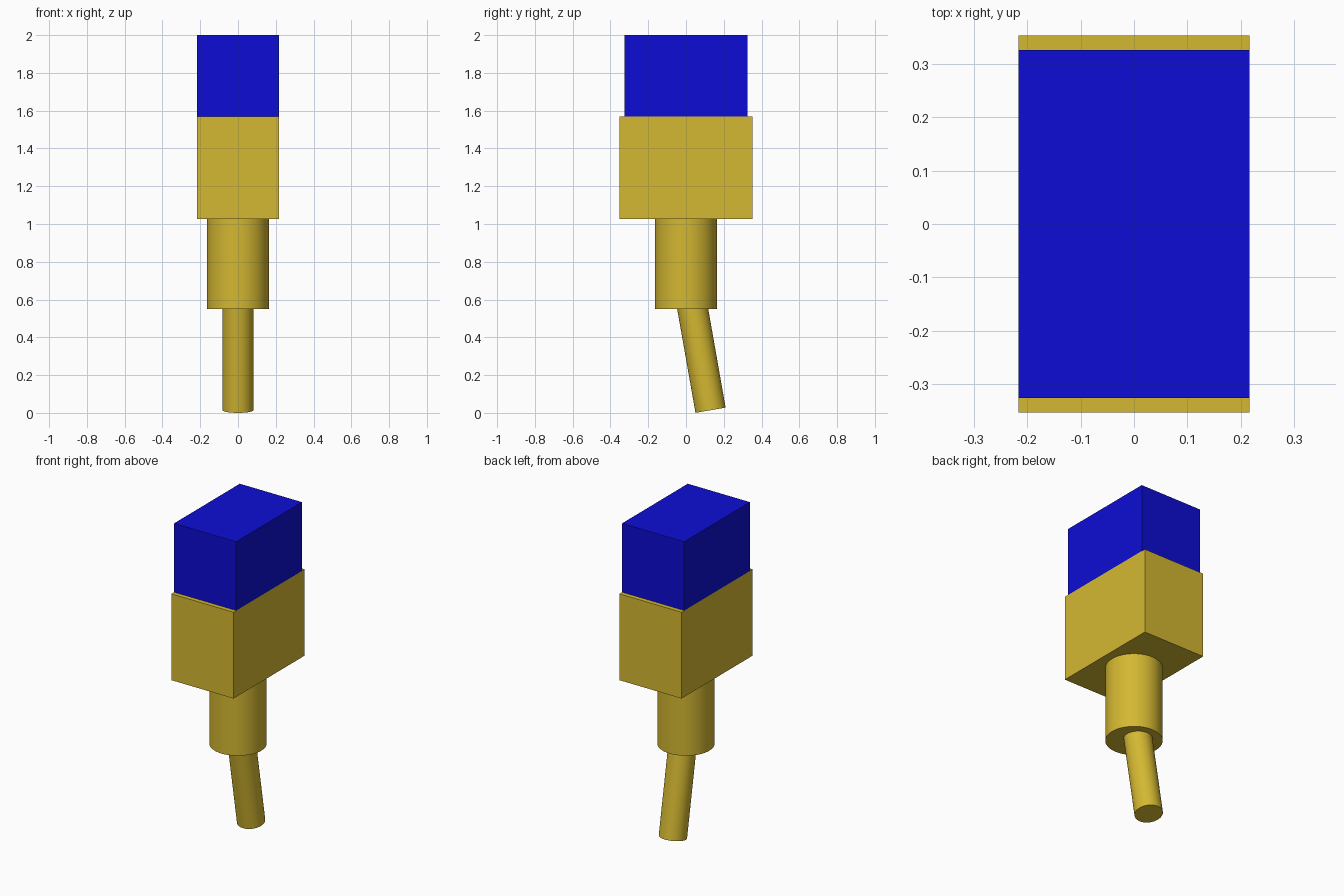
import bpy
import math
from mathutils import Vector

if "Cube" in bpy.data.objects:
    bpy.data.objects.remove(bpy.data.objects["Cube"])


def material(name, rgb):
    m = bpy.data.materials.new(name)
    m.diffuse_color = (*rgb, 1.0)
    m.use_nodes = True
    m.node_tree.nodes["Principled BSDF"].inputs["Base Color"].default_value = m.diffuse_color
    return m


gold = material("gold", (0.66, 0.48, 0.032))
blue = material("blue", (0.004, 0.004, 0.66))


def box(name, size, z, mat):
    bpy.ops.mesh.primitive_cube_add(size=1, location=(0, 0, z))
    ob = bpy.context.object
    ob.name = name
    ob.scale = size
    bpy.ops.object.transform_apply(location=False, rotation=False, scale=True)
    ob.data.materials.append(mat)


def rod(name, radius, bottom, length, tilt, mat):
    axis = Vector((0, -math.sin(tilt), math.cos(tilt)))
    bpy.ops.mesh.primitive_cylinder_add(
        vertices=64, radius=radius, depth=length,
        location=Vector(bottom) + axis * length / 2, rotation=(tilt, 0, 0))
    ob = bpy.context.object
    ob.name = name
    ob.data.materials.append(mat)
    bpy.ops.object.shade_smooth_by_angle(angle=math.radians(30))


# Upper block and the slightly deeper block below it
box("top_block", (0.432, 0.652, 0.432), 1.784, blue)
box("main_block", (0.432, 0.706, 0.542), 1.297, gold)

# Thick collar and the thin stem tilted out of it
rod("collar", 0.163, (0, 0, 0.55), 0.48, 0, gold)
rod("stem", 0.081, (0, 0.13, 0.0141), 0.60, math.radians(10), gold)
